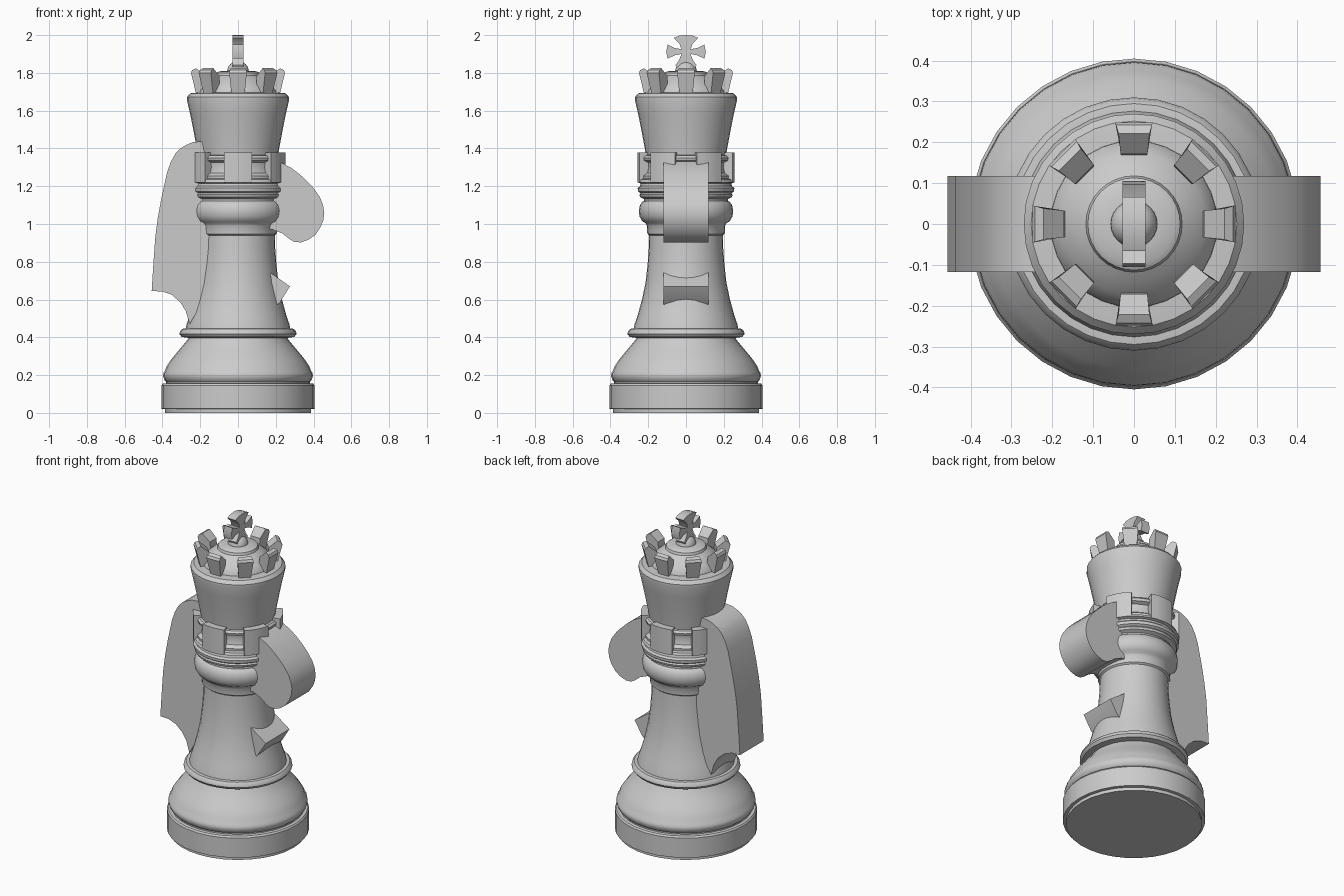
import bpy, bmesh
from math import sin, cos, pi, radians

SEG = 32


def finish(name, bm, angle=32):
    bmesh.ops.recalc_face_normals(bm, faces=bm.faces)
    mesh = bpy.data.meshes.new(name)
    bm.to_mesh(mesh)
    bm.free()
    ob = bpy.data.objects.new(name, mesh)
    bpy.context.collection.objects.link(ob)
    bpy.ops.object.select_all(action='DESELECT')
    ob.select_set(True)
    bpy.context.view_layer.objects.active = ob
    bpy.ops.object.shade_smooth_by_angle(angle=radians(angle))
    return ob


def lathe(name, profile):
    """Turn an (r, z) profile around z and cap both ends."""
    bm = bmesh.new()
    rings = [[bm.verts.new((r * cos(2 * pi * i / SEG), r * sin(2 * pi * i / SEG), z))
              for i in range(SEG)] for r, z in profile]
    for a, b in zip(rings, rings[1:]):
        for i in range(SEG):
            j = (i + 1) % SEG
            bm.faces.new((a[i], a[j], b[j], b[i]))
    bm.faces.new(rings[0][::-1])
    bm.faces.new(rings[-1])
    return finish(name, bm)


def loft(bm, a, b):
    """Solid between two matching outlines."""
    a = [bm.verts.new(p) for p in a]
    b = [bm.verts.new(p) for p in b]
    bm.faces.new(a)
    bm.faces.new(b[::-1])
    for i in range(len(a)):
        j = (i + 1) % len(a)
        bm.faces.new((a[j], a[i], b[i], b[j]))


def slab(name, pts, half, axis='y'):
    """Extrude a side outline by half either way along x or y."""
    bm = bmesh.new()
    place = (lambda u, z, w: (u, w, z)) if axis == 'y' else (lambda u, z, w: (w, u, z))
    loft(bm, [place(u, z, -half) for u, z in pts], [place(u, z, half) for u, z in pts])
    return finish(name, bm)


# Turned foot, shoulder and lower collar
lathe("base", [(.387, 0), (.387, .02), (.405, .022), (.405, .145), (.398, .155), (.38, .157),
               (.38, .165), (.39, .175), (.397, .195), (.395, .21), (.388, .22), (.376, .25),
               (.352, .285), (.315, .33), (.265, .39), (.262, .397), (.298, .402), (.31, .418),
               (.307, .432), (.295, .445), (.278, .447)])

# Flared stem, neck rings and the core behind the battlements
lathe("stem", [(.278, .44), (.272, .47), (.255, .52), (.233, .6), (.214, .69), (.203, .79),
               (.197, .87), (.195, .94), (.205, .948), (.207, .99), (.215, 1.005), (.232, 1.015),
               (.246, 1.04), (.25, 1.07), (.244, 1.1), (.23, 1.118), (.222, 1.122), (.222, 1.132),
               (.243, 1.142), (.247, 1.155), (.24, 1.163), (.254, 1.172), (.256, 1.19),
               (.244, 1.2), (.24, 1.215), (.256, 1.22), (.25, 1.235), (.235, 1.24), (.236, 1.255),
               (.215, 1.27), (.207, 1.3), (.21, 1.325), (.232, 1.335), (.236, 1.35),
               (.225, 1.362), (.21, 1.365), (.21, 1.39)])

# Flared crown cup, domed lid
lathe("crown_cup", [(.212, 1.36), (.218, 1.4), (.235, 1.49), (.253, 1.58), (.27, 1.655),
                    (.27, 1.672), (.252, 1.692), (.2, 1.697)])
lathe("crown_lid", [(.205, 1.69), (.203, 1.705), (.175, 1.74), (.14, 1.77), (.118, 1.785),
                    (.113, 1.8), (.1, 1.808), (.05, 1.812)])

# Small ball under the cross
bm = bmesh.new()
bmesh.ops.create_uvsphere(bm, u_segments=24, v_segments=12, radius=.058)
bmesh.ops.translate(bm, verts=bm.verts, vec=(0, 0, 1.805))
finish("finial_ball", bm)

# Battlement blocks: six curved segments
bm = bmesh.new()
STEPS = 4
for k in range(6):
    mid = radians(-90 + 60 * k)
    angs = [mid + radians(17) * (2 * s / STEPS - 1) for s in range(STEPS + 1)]
    outline = ([(.258 * cos(a), .258 * sin(a)) for a in angs]
               + [(.195 * cos(a), .195 * sin(a)) for a in reversed(angs)])
    loft(bm, [(x, y, 1.22) for x, y in outline], [(x, y, 1.378) for x, y in outline])
finish("battlements", bm)

# Crown points: eight outward-leaning wedges, each (radius, height, half width)
bm = bmesh.new()
POINT = [(.165, 1.69, .03), (.222, 1.69, .035), (.249, 1.8, .046), (.242, 1.815, .044),
         (.222, 1.825, .038), (.172, 1.782, .033)]
for k in range(8):
    c, s = cos(k * pi / 4), sin(k * pi / 4)
    sides = [[(r * c - d * w * s, r * s + d * w * c, z) for r, z, w in POINT] for d in (-1, 1)]
    loft(bm, *sides)
finish("crown_points", bm)

# Flared cross: half outline mirrored in y
half = [(.05, 1.83), (.056, 1.842), (.038, 1.865), (.024, 1.9), (.06, 1.893), (.097, 1.875),
        (.105, 1.91), (.097, 1.95), (.06, 1.932), (.024, 1.925), (.035, 1.955), (.066, 1.985),
        (.035, 1.997)]
slab("cross", half + [(0, 2.0)] + [(-y, z) for y, z in reversed(half)], .028, 'x')

# Mane at the back, snout and chest point at the front of the horse outline
slab("mane", [(-.1, 1.43), (-.2, 1.437), (-.24, 1.433), (-.275, 1.418), (-.305, 1.4), (-.33, 1.375),
              (-.355, 1.33), (-.375, 1.275), (-.405, 1.14), (-.425, 1.03), (-.438, .93),
              (-.45, .76), (-.457, .645), (-.40, .643), (-.35, .625), (-.305, .585),
              (-.277, .54), (-.256, .47), (-.21, .55), (-.1, .6)], .118)
slab("snout", [(.1, 1.36), (.18, 1.35), (.235, 1.322), (.285, 1.295), (.33, 1.26), (.37, 1.222),
               (.4, 1.19), (.435, 1.14), (.45, 1.1), (.457, 1.06), (.452, 1.02), (.437, .983),
               (.41, .943), (.375, .918), (.335, .903), (.3, .904), (.27, .922), (.235, .95),
               (.185, .97), (.1, .97)], .118)
slab("chest_point", [(.1, .79), (.168, .745), (.275, .67), (.222, .585), (.19, .557), (.1, .53)], .118)
